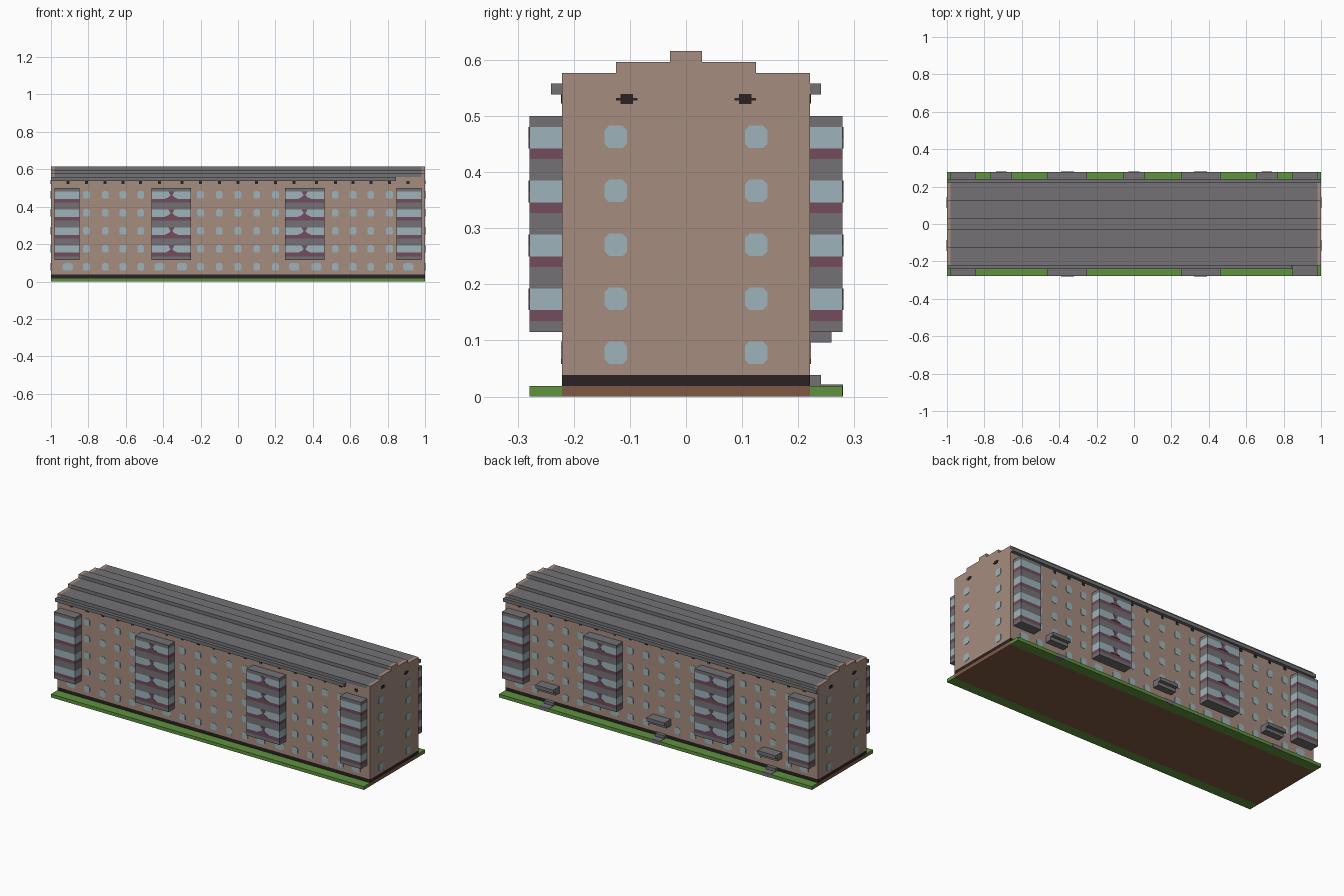
import bpy, bmesh
from mathutils import Vector

cube = bpy.data.objects.get("Cube")
if cube:
    bpy.data.objects.remove(cube, do_unlink=True)

U = 2 / 104            # one block
HALF = 11.5 * U        # half depth of the walls
EDGE = 14.5 * U        # half depth of the lawn and balconies


def material(name, rgb):
    def linear(c):
        c /= 255
        return c / 12.92 if c < 0.04045 else ((c + 0.055) / 1.055) ** 2.4
    col = [linear(c) for c in rgb] + [1]
    m = bpy.data.materials.new(name)
    m.use_nodes = True
    m.diffuse_color = col
    m.node_tree.nodes["Principled BSDF"].inputs["Base Color"].default_value = col
    return m


TAN = material("tan wall", (165, 140, 127))
GRAY = material("roof gray", (115, 113, 116))
BLUE = material("pale blue glass", (157, 180, 187))
PLUM = material("plum panel", (114, 76, 91))
BLACK = material("dark plinth", (42, 34, 34))
BROWN = material("earth brown", (128, 90, 67))
GREEN = material("lawn green", (95, 146, 62))


def finish(name, bm, mats):
    bmesh.ops.recalc_face_normals(bm, faces=bm.faces)
    me = bpy.data.meshes.new(name)
    bm.to_mesh(me)
    bm.free()
    for m in mats:
        me.materials.append(m)
    ob = bpy.data.objects.new(name, me)
    bpy.context.collection.objects.link(ob)
    return ob


def prism(bm, points, offset):
    """Extrude a closed outline of 3D points along an offset."""
    face = bm.faces.new([bm.verts.new(p) for p in points])
    out = bmesh.ops.extrude_face_region(bm, geom=[face], use_keep_orig=True)
    verts = [g for g in out["geom"] if isinstance(g, bmesh.types.BMVert)]
    bmesh.ops.translate(bm, verts=verts, vec=offset)


def add_box(bm, x0, x1, y0, y1, z0, z1):
    prism(bm, [(x0, y0, z0), (x1, y0, z0), (x1, y1, z0), (x0, y1, z0)],
          Vector((0, 0, z1 - z0)))


def box(name, mat, *bounds):
    bm = bmesh.new()
    add_box(bm, *bounds)
    return finish(name, bm, [mat])


def cut(bm, axis, pos):
    normal = [0, 0, 0]
    normal[axis] = 1
    bmesh.ops.bisect_plane(bm, geom=bm.verts[:] + bm.edges[:] + bm.faces[:],
                           plane_co=[n * pos for n in normal], plane_no=normal)


# Ground: earth under the house, lawn strips along both sides
box("earth_base", BROWN, -1, 1, -HALF, HALF, 0, U)
for side, tag in ((-1, "front"), (1, "back")):
    ys = sorted((side * HALF, side * EDGE))
    box(tag + "_lawn", GREEN, -1, 1, *ys, 0, U)

# House: stepped gable profile, roof between the gable walls, dark plinth
bm = bmesh.new()
half_profile = [(11.5, 1), (11.5, 30), (6.5, 30), (6.5, 31), (1.5, 31), (1.5, 32)]
profile = half_profile + [(-y, z) for y, z in reversed(half_profile)]
prism(bm, [(-1, y * U, z * U) for y, z in profile], Vector((2, 0, 0)))
for axis, pos in ((2, 2 * U), (2, 29 * U), (0, -1 + U), (0, 1 - U)):
    cut(bm, axis, pos)
for f in bm.faces:
    c = f.calc_center_median()
    if c.z < 2 * U:
        f.material_index = 2
    elif c.z > 29 * U and abs(c.x) < 1 - U:
        f.material_index = 1
finish("house", bm, [TAN, GRAY, BLACK])

# Eaves
box("front_eave", GRAY, -1, 0.846, -12.5 * U, -HALF, 28 * U, 29 * U)
box("back_eave", GRAY, -1, 1, HALF, 12.5 * U, 28 * U, 29 * U)

# Enclosed balcony towers, banded by storey
LEVELS = [6, 7, 8, 10, 12, 13, 15, 17, 18, 20, 22, 23, 25, 26]


def balcony(name, x0, x1, side, divided):
    bm = bmesh.new()
    ys = sorted((side * HALF, side * EDGE))
    add_box(bm, x0, x1, *ys, 6 * U, 26 * U)
    for z in LEVELS[1:-1]:
        cut(bm, 2, z * U)
    for f in bm.faces:
        if abs(f.normal.z) > 0.5:
            continue
        z = f.calc_center_median().z / U
        band = sum(z > lv for lv in LEVELS) - 1
        f.material_index = (0, 1, 2)[band % 3]
    finish(name, bm, [GRAY, PLUM, BLUE])
    if divided:
        # plum hourglass piers between the paired windows
        bm = bmesh.new()
        cx = (x0 + x1) / 2
        shape = [(0.034, 0), (0.014, 0.5), (0.005, 1), (0.016, 2)]
        outline = shape + [(-w, h) for w, h in reversed(shape)]
        for z in LEVELS[2::3][:4]:
            prism(bm, [(cx + w, side * EDGE, (z + h) * U) for w, h in outline],
                  Vector((0, side * 0.002, 0)))
        finish(name + "_piers", bm, [PLUM])


for side, tag in ((-1, "front"), (1, "back")):
    balcony(tag + "_balcony_right_end", -1 + U, -1 + 8 * U, side, False)
    balcony(tag + "_balcony_right", -24 * U, -13 * U, side, True)
    balcony(tag + "_balcony_left", 13 * U, 24 * U, side, True)
    balcony(tag + "_balcony_left_end", 1 - 8 * U, 1 - U, side, False)


# Windows and vents as thin plates on the walls
def plate(bm, wall, sign, a, z, w, h, corner=0.0):
    """Plate at position a along a wall ('x' long side, 'y' gable)."""
    k = corner
    pts = [(w, h - k), (w - k, h), (k - w, h), (-w, h - k),
           (-w, k - h), (k - w, -h), (w - k, -h), (w, k - h)]
    if not k:
        pts = pts[::2]
        pts = [(w, h), (-w, h), (-w, -h), (w, -h)]
    if wall == "x":
        prism(bm, [(a + p, sign * HALF, z + q) for p, q in pts],
              Vector((0, sign * 0.002, 0)))
    else:
        prism(bm, [(sign, a + p, z + q) for p, q in pts],
              Vector((sign * 0.002, 0, 0)))


FLOORS = [0.078 + i * 5 * U for i in range(5)]
OPEN = [0, 0.1, 0.2, 0.52, 0.615, 0.71, 0.81]
BEHIND = [0.3, 0.42, 0.91]
mirrored = lambda xs: sorted({s * x for x in xs for s in (-1, 1)})

for side, tag in ((-1, "front"), (1, "back")):
    glass, vents = bmesh.new(), bmesh.new()
    for x in mirrored(OPEN):
        for z in FLOORS:
            if side == 1 and z < 0.1 and min(abs(x), abs(abs(x) - 0.71)) < 0.01:
                continue
            plate(glass, "x", side, x, z, 0.018, 0.02, 0.008)
    for x in mirrored(BEHIND):
        plate(glass, "x", side, x, FLOORS[0], 0.027, 0.02, 0.009)
    for x in mirrored(OPEN + BEHIND):
        plate(vents, "x", side, x, 0.53, 0.008, 0.008)
    finish(tag + "_windows", glass, [BLUE])
    finish(tag + "_vents", vents, [BLACK])

for sign, tag in ((-1, "right"), (1, "left")):
    glass, vents = bmesh.new(), bmesh.new()
    for s in (-1, 1):
        for z in FLOORS:
            plate(glass, "y", sign, s * 6.5 * U, z, 0.02, 0.02, 0.008)
        plate(vents, "y", sign, s * 5.5 * U, 0.53, 0.011, 0.009)
        for t in (-1, 1):
            plate(vents, "y", sign, s * 5.5 * U + t * 0.015, 0.53, 0.004, 0.002)
    finish(tag + "_gable_windows", glass, [BLUE])
    finish(tag + "_gable_vents", vents, [BLACK])

# Back entrances: two-layer canopy, doorstep and path
for x, tag in ((-0.71, "right"), (0, "middle"), (0.71, "left")):
    w = 3 * U
    bm = bmesh.new()
    add_box(bm, x - w, x + w, HALF, 13.5 * U, 5 * U, 6 * U)
    add_box(bm, x - w, x + w, HALF, EDGE, 6 * U, 7 * U)
    finish(tag + "_canopy", bm, [GRAY])
    box(tag + "_doorstep", GRAY, x - 1.5 * U, x + 1.5 * U, HALF, 12.5 * U, U, 2 * U)
    box(tag + "_path", GRAY, x - 1.5 * U, x + 1.5 * U, HALF, EDGE + 0.001, 0, U + 0.002)
